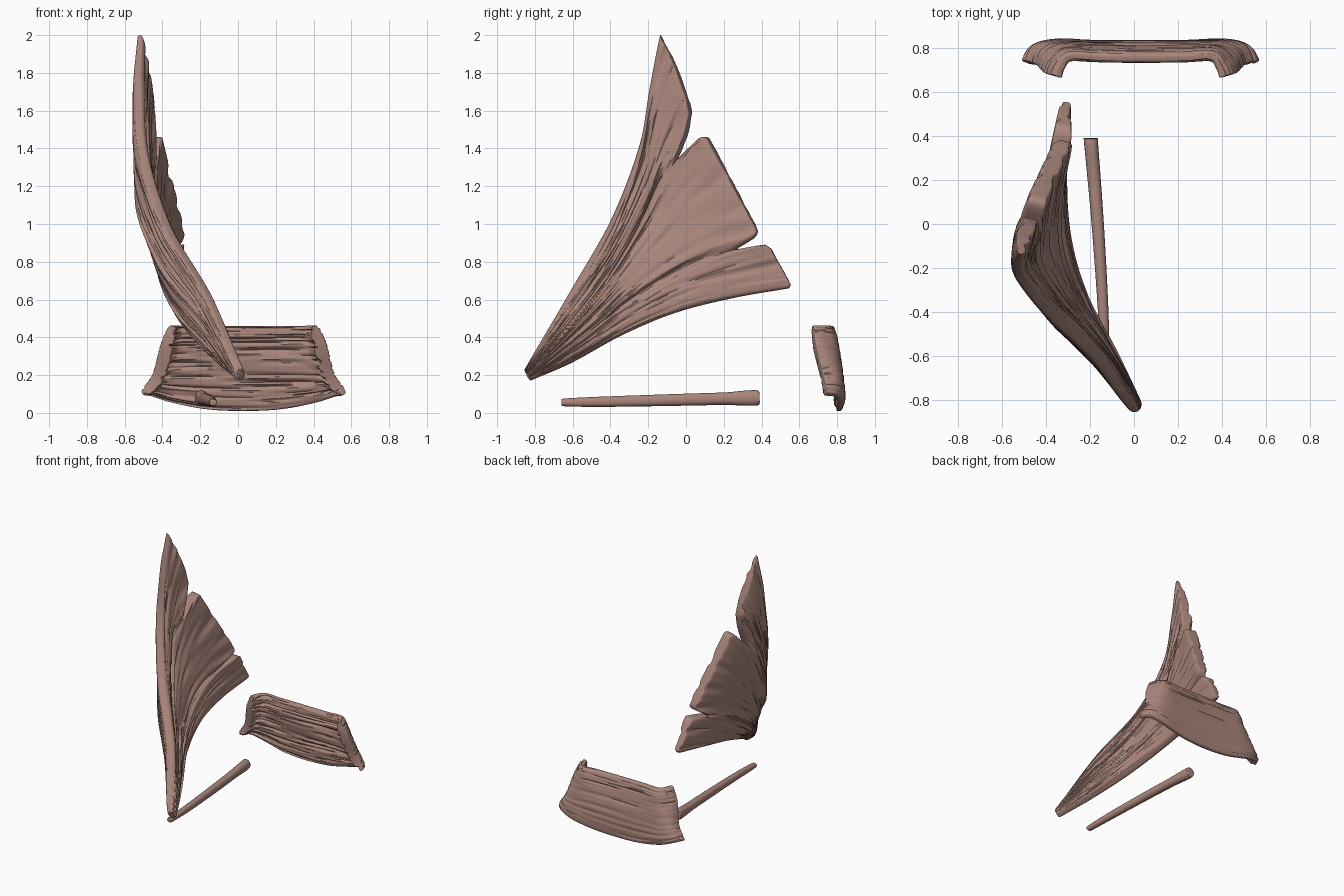
import bpy, bmesh, math
from mathutils import Vector, noise

if "Cube" in bpy.data.objects:
    bpy.data.objects.remove(bpy.data.objects["Cube"])

mat = bpy.data.materials.new("muscle")
mat.diffuse_color = (0.40, 0.24, 0.20, 1)
mat.use_nodes = True
mat.node_tree.nodes["Principled BSDF"].inputs["Base Color"].default_value = mat.diffuse_color


def spline(pts, t):
    """Catmull-Rom through points, t in 0..1."""
    pts = [Vector(p) for p in pts]
    n = len(pts) - 1
    i = min(int(t * n), n - 1)
    f = t * n - i
    b, c = pts[i], pts[i + 1]
    a = pts[i - 1] if i else 2 * b - c
    d = pts[i + 2] if i + 2 <= n else 2 * c - b
    return 0.5 * (2 * b + (c - a) * f + (2 * a - 5 * b + 4 * c - d) * f * f
                  + (3 * b - a - 3 * c + d) * f ** 3)


def linear(keys, t):
    """Piecewise linear lookup in (t, x, y, z) keys."""
    for a, b in zip(keys, keys[1:]):
        if t <= b[0]:
            f = (t - a[0]) / (b[0] - a[0])
            return Vector(a[1:]).lerp(Vector(b[1:]), f)
    return Vector(keys[-1][1:])


def groove(u, v, side, freq):
    """Fibre grooves running along v."""
    n = noise.noise((u * freq, v * 2.5, side * 9))
    m = noise.noise((u * freq * 2.3, v * 4, side * 5 + 3))
    return -max(0, n - 0.05) - 0.6 * max(0, m - 0.1)


def slab(name, surf, half, base=None, nu=100, nv=50, power=0.5, depth=(0, 0), freq=30):
    """Closed rounded sheet: surf(u, v) thickened by half(u, v) on both sides."""
    base = base or surf
    bm = bmesh.new()
    rings = []
    e = 0.01
    for j in range(nv + 1):
        t = j / nv
        v = 0.5 - 0.5 * math.cos(math.pi * t)
        endfac = max(0.45, abs(math.sin(math.pi * t)) ** 0.15)
        ring = []
        for k in range(2 * nu):
            th = math.pi * k / nu
            u = 0.5 - 0.5 * math.cos(th)
            s = math.sin(th)
            if k in (0, nu):
                s = 0
            u0, u1 = max(0, u - e), min(1, u + e)
            v0, v1 = max(0, v - e), min(1, v + e)
            n = (base(u1, v) - base(u0, v)).cross(base(u, v1) - base(u, v0)).normalized()
            side = 1 if s >= 0 else -1
            h = half(u, v) * abs(s) ** power * endfac
            d = depth[0] if side > 0 else depth[1]
            if d:
                h += d * groove(u, v, side, freq) * min(1, abs(s) * 3)
            ring.append(bm.verts.new(surf(u, v) + n * side * h))
        rings.append(ring)
    m = 2 * nu
    for a, b in zip(rings, rings[1:]):
        for k in range(m):
            bm.faces.new((a[k], a[(k + 1) % m], b[(k + 1) % m], b[k]))
    # bridge the two sides across both ends
    for r in (rings[0], rings[-1]):
        for k in range(nu):
            q = [r[k], r[k + 1], r[(m - k - 1) % m], r[(m - k) % m]]
            bm.faces.new(list(dict.fromkeys(q)))
    bmesh.ops.recalc_face_normals(bm, faces=bm.faces)
    me = bpy.data.meshes.new(name)
    bm.to_mesh(me)
    bm.free()
    ob = bpy.data.objects.new(name, me)
    bpy.context.collection.objects.link(ob)
    me.materials.append(mat)
    bpy.context.view_layer.objects.active = ob
    ob.select_set(True)
    bpy.ops.object.shade_smooth_by_angle(angle=math.radians(50))
    ob.select_set(False)
    return ob


# Fan muscle: lower edge, upper edge and notched rim
low = [(0.02, -0.82, 0.175), (-0.09, -0.6, 0.27), (-0.23, -0.33, 0.42),
       (-0.31, -0.05, 0.535), (-0.33, 0.25, 0.61), (-0.31, 0.545, 0.66)]
up = [(0.005, -0.855, 0.23), (-0.16, -0.61, 0.63), (-0.38, -0.4, 1.0),
      (-0.51, -0.25, 1.4), (-0.53, -0.185, 1.75), (-0.52, -0.135, 2.0)]
rim = [(0, -0.31, 0.545, 0.66), (0.02, -0.31, 0.555, 0.68), (0.15, -0.32, 0.45, 0.87),
       (0.18, -0.32, 0.42, 0.89), (0.22, -0.36, 0.25, 0.86), (0.25, -0.32, 0.37, 0.935),
       (0.27, -0.32, 0.38, 0.965), (0.54, -0.44, 0.115, 1.46), (0.57, -0.44, 0.08, 1.46),
       (0.62, -0.47, -0.06, 1.32), (0.70, -0.47, 0.0, 1.47), (0.75, -0.475, 0.027, 1.58),
       (0.82, -0.48, 0.005, 1.68), (0.92, -0.5, -0.065, 1.86), (1, -0.52, -0.135, 2.0)]


def fan_base(u, v):
    p = spline(low, v).lerp(spline(up, v), u)
    p.x -= 0.14 * v * (1 - v) * math.sin(math.pi * u)
    return p


def fan(u, v):
    chord = Vector(low[-1]).lerp(Vector(up[-1]), u)
    return fan_base(u, v) + (linear(rim, u) - chord) * v ** 2.2


slab("fan_muscle", fan, lambda u, v: 0.036 + 0.02 * min(1, v * 3), base=fan_base,
     nu=130, nv=70, depth=(0.03, 0.03), freq=26)

# Slender rod muscle, flared at the back
rod_path = [(-0.132, -0.66, 0.055), (-0.14, -0.4, 0.06), (-0.165, 0, 0.07), (-0.197, 0.39, 0.08)]


def rod_w(v):
    return 0.02 + 0.012 * v


slab("rod_muscle", lambda u, v: spline(rod_path, v) + Vector(((2 * u - 1) * rod_w(v), 0, 0)),
     lambda u, v: 0.024 + 0.012 * v + 0.016 * max(0, (v - 0.85) / 0.15),
     nu=12, nv=30, power=0.8)

# Curved band: half rows from bottom to top, mirrored about its middle
rows = [
    [(0, .81, .01), (.2, .815, .02), (.38, .825, .055), (.49, .80, .09), (.535, .74, .10)],
    [(0, .80, .2), (.2, .80, .2), (.36, .80, .2), (.43, .78, .2), (.455, .72, .19)],
    [(0, .77, .35), (.2, .775, .35), (.34, .775, .35), (.395, .73, .35), (.41, .68, .35)],
    [(0, .755, .46), (.2, .755, .46), (.32, .76, .46), (.36, .71, .46), (.375, .67, .46)],
]
full = [[(-x, y, z) for x, y, z in r[:0:-1]] + r for r in rows]


def band(u, v):
    return spline([spline(r, v) for r in full], u) + Vector((0.03, 0, 0))


slab("curved_band", band, lambda u, v: 0.034 + 0.012 * abs(2 * v - 1) ** 4,
     nu=70, nv=70, depth=(0.012, 0.04), freq=22)
